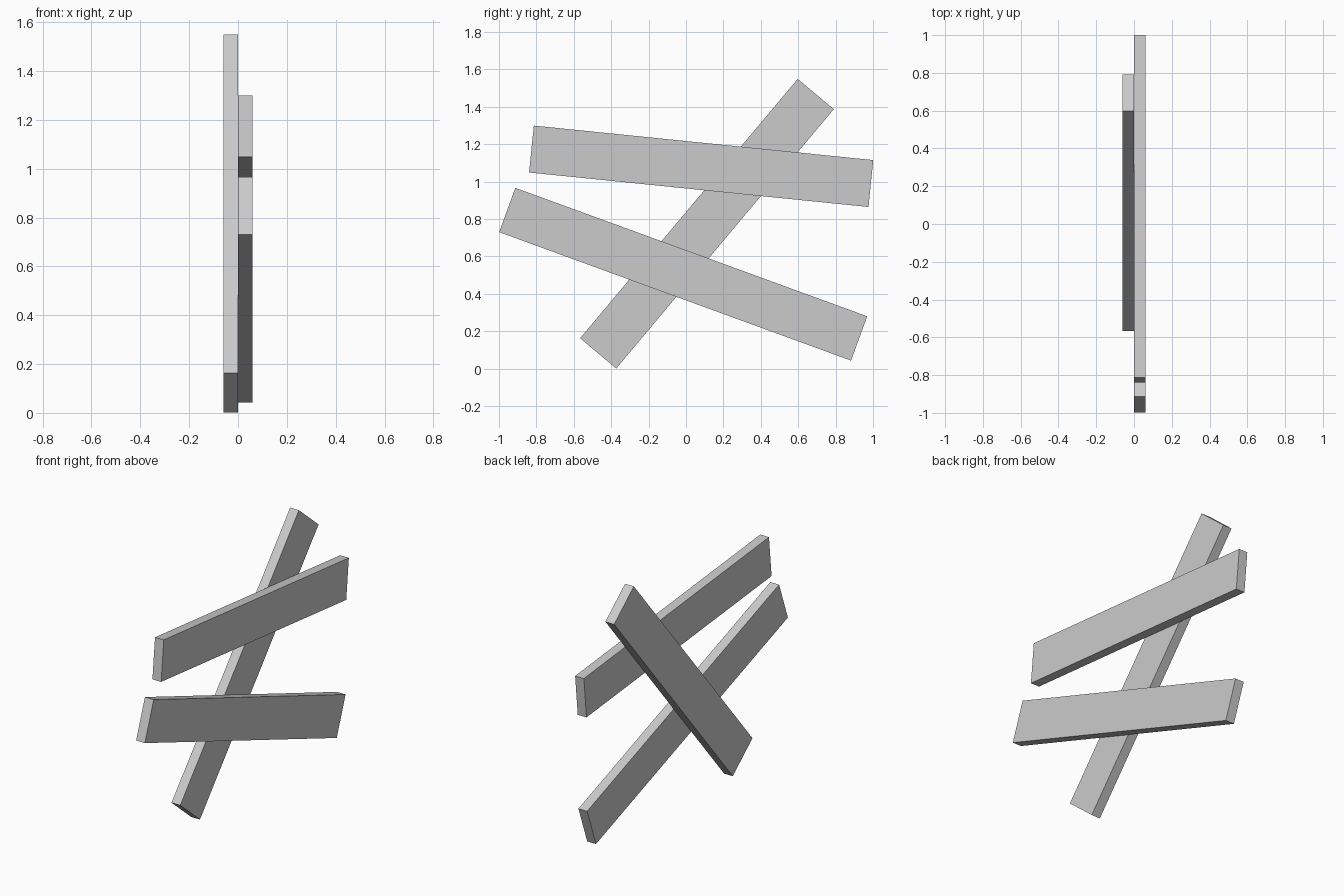
import bpy
import math

default_cube = bpy.data.objects.get("Cube")
if default_cube:
    bpy.data.objects.remove(default_cube, do_unlink=True)

grey = bpy.data.materials.new("plain grey")
grey.use_nodes = True
colour = (0.6, 0.6, 0.6, 1.0)
grey.diffuse_color = colour
grey.node_tree.nodes["Principled BSDF"].inputs["Base Color"].default_value = colour

THICKNESS = 0.06
WIDTH = 0.252


def plank(name, side, y, z, length, tilt):
    """Flat board lying against the x = 0 plane, tilted within it."""
    bpy.ops.mesh.primitive_cube_add(size=1)
    board = bpy.context.object
    board.name = name
    board.scale = (THICKNESS, length, WIDTH)
    board.rotation_euler.x = math.radians(tilt)
    board.location = (side * THICKNESS / 2, y, z)
    board.data.materials.append(grey)


# Two cross boards on the left, nailed over one diagonal board on the right
plank("upper_plank", 1, 0.081, 1.082, 1.824, -5.8)
plank("lower_plank", 1, -0.015, 0.505, 2.003, -20.05)
plank("diagonal_plank", -1, 0.112, 0.775, 1.81, 50)
